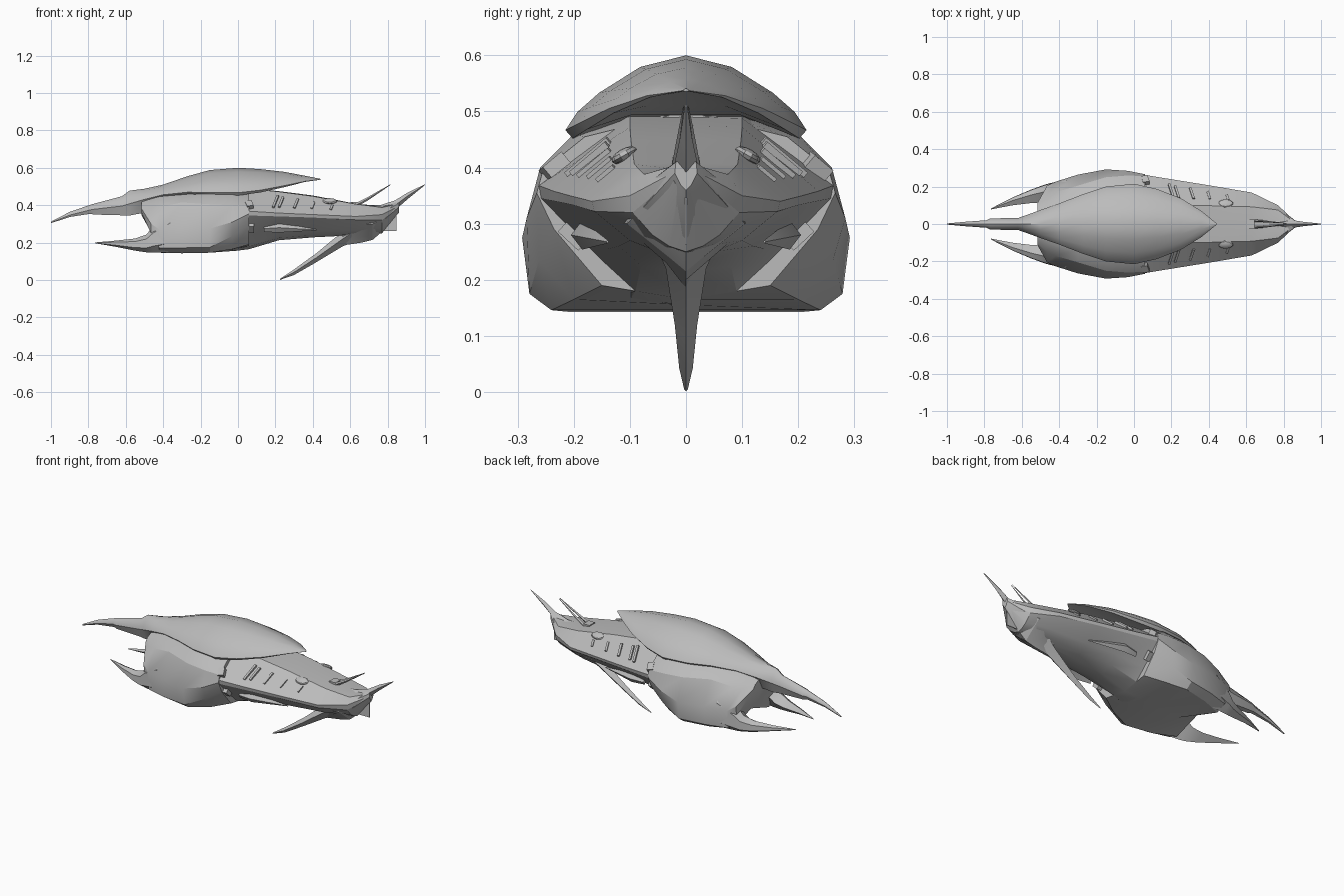
import bpy, bmesh, math
from mathutils import Matrix

hull_grey = bpy.data.materials.new("hull grey")
hull_grey.diffuse_color = (0.5, 0.5, 0.5, 1)


def finish(bm, name, angle=28):
    bmesh.ops.recalc_face_normals(bm, faces=bm.faces)
    me = bpy.data.meshes.new(name)
    bm.to_mesh(me)
    bm.free()
    me.materials.append(hull_grey)
    ob = bpy.data.objects.new(name, me)
    bpy.context.collection.objects.link(ob)
    bpy.ops.object.select_all(action='DESELECT')
    ob.select_set(True)
    bpy.context.view_layer.objects.active = ob
    bpy.ops.object.shade_smooth_by_angle(angle=math.radians(angle))
    return ob


def loft(name, rings, angle=28):
    """Skin closed rings of 3D points, capping both ends."""
    bm = bmesh.new()
    rows = [[bm.verts.new(p) for p in r] for r in rings]
    n = len(rows[0])
    for a, b in zip(rows, rows[1:]):
        for i in range(n):
            j = (i + 1) % n
            bm.faces.new((a[i], a[j], b[j], b[i]))
    bm.faces.new(rows[0])
    bm.faces.new(rows[-1][::-1])
    return finish(bm, name, angle)


def mirrored(x, half):
    """Full ring from a half section that starts and ends on the centre line."""
    return [(x, y, z) for y, z in half] + [(x, -y, z) for y, z in half[-2:0:-1]]


def spike(name, pts, angle=28):
    """Diamond-section horn through (x, y, z, half width, half height)."""
    loft(name, [[(x, y, z + h), (x, y + w, z), (x, y, z - h), (x, y - w, z)]
                for x, y, z, w, h in pts], angle)


def box(name, loc, size, tilt=0, lean=0):
    bm = bmesh.new()
    bmesh.ops.create_cube(bm, size=1)
    m = (Matrix.Translation(loc) @ Matrix.Rotation(tilt, 4, 'X')
         @ Matrix.Rotation(lean, 4, 'Z') @ Matrix.Diagonal((*size, 1)))
    bmesh.ops.transform(bm, matrix=m, verts=bm.verts)
    return finish(bm, name)


# Upper carapace with beak: x, half width, crest, rim, underside
shell = [(-1, .003, .312, .307, .304), (-.9, .012, .364, .345, .337),
         (-.79, .02, .402, .372, .354), (-.77, .03, .408, .375, .35),
         (-.62, .032, .448, .39, .346), (-.58, .046, .478, .40, .345),
         (-.5, .075, .488, .425, .36), (-.4, .11, .51, .45, .42),
         (-.27, .16, .555, .46, .45), (-.15, .2, .588, .455, .47),
         (0, .215, .6, .452, .49), (.12, .188, .593, .468, .495),
         (.25, .138, .578, .497, .51), (.36, .07, .557, .525, .53),
         (.44, .005, .541, .537, .536)]
rings = []
for x, w, zt, ze, zu in shell:
    h = zt - ze
    rings.append(mirrored(x, [(0, zt), (.38 * w, zt - .14 * h), (.72 * w, zt - .45 * h),
                              (.9 * w, zt - .68 * h), (w, ze + .1 * h), (.94 * w, ze),
                              (.5 * w, zu), (0, zu)]))
loft("carapace", rings, 32)

# Broad front hull under the carapace, its flank tapering up toward the rear
front = [(-.515, [(0, .43), (.05, .425), (.1, .40), (.115, .38), (.11, .36), (.06, .35), (0, .345)]),
         (-.465, [(0, .45), (.08, .435), (.15, .38), (.205, .3), (.2, .25), (.15, .255), (0, .26)]),
         (-.42, [(0, .47), (.1, .445), (.17, .39), (.226, .27), (.22, .17), (.16, .146), (0, .2)]),
         (-.3, [(0, .5), (.14, .455), (.205, .415), (.264, .28), (.255, .172), (.21, .143), (0, .143)]),
         (-.15, [(0, .52), (.185, .465), (.25, .405), (.292, .275), (.279, .175), (.24, .146), (0, .146)]),
         (-.03, [(0, .52), (.2, .46), (.26, .4), (.284, .31), (.262, .235), (.2, .165), (0, .155)]),
         (.06, [(0, .5), (.18, .455), (.255, .395), (.266, .355), (.235, .29), (.15, .19), (0, .165)])]
loft("front_hull", [mirrored(x, s) for x, s in front])

# Tapering rear hull with flat sloping flanks and a keel
rear = [(-.02, [(0, .495), (.1, .495), (.262, .375), (.26, .35), (.16, .22), (.1, .165), (0, .155)]),
        (.06, [(0, .49), (.1, .488), (.262, .368), (.258, .345), (.15, .235), (.09, .18), (0, .165)]),
        (.22, [(0, .475), (.1, .472), (.236, .358), (.232, .34), (.14, .255), (.08, .225), (0, .213)]),
        (.4, [(0, .452), (.098, .448), (.207, .35), (.203, .334), (.12, .26), (.06, .24), (0, .228)]),
        (.63, [(0, .408), (.092, .406), (.168, .34), (.163, .322), (.1, .27), (.05, .25), (0, .24)]),
        (.77, [(0, .395), (.075, .388), (.1, .35), (.095, .32), (.06, .28), (.03, .26), (0, .25)]),
        (.85, [(0, .41), (.015, .405), (.025, .39), (.024, .38), (.015, .365), (.01, .36), (0, .355)])]
loft("rear_hull", [mirrored(x, s) for x, s in rear], 20)

# Faceted tail block
tail = [(.56, [(0, .36), (.06, .35), (.08, .3), (.03, .24), (0, .185)]),
        (.66, [(0, .40), (.1, .37), (.115, .3), (.035, .23), (0, .2)]),
        (.72, [(0, .40), (.1, .365), (.105, .3), (.03, .24), (0, .215)]),
        (.79, [(0, .40), (.07, .37), (.075, .33), (.025, .29), (0, .275)]),
        (.86, [(0, .425), (.018, .41), (.02, .39), (.01, .37), (0, .36)])]
loft("tail_block", [mirrored(x, s) for x, s in tail], 20)

# Long lower tail spike and upper tail horn
spike("lower_tail_spike", [(.225, 0, .004, .003, .003), (.3, 0, .042, .012, .015),
                           (.42, 0, .12, .02, .024), (.56, 0, .22, .036, .04),
                           (.64, 0, .275, .06, .06)])
spike("upper_tail_horn", [(.76, 0, .36, .04, .04), (.84, 0, .4, .022, .026),
                          (.91, 0, .452, .011, .017), (1, 0, .51, .002, .002)])
# Thin stern plate
box("stern_plate", (.803, 0, .307), (.09, .004, .09))
# Antenna mount
box("antenna_base", (.625, 0, .408), (.04, .05, .02))

for side, s in (("left", 1), ("right", -1)):
    # Curved forward tines
    tine = [(-.765, .083, .078, .201, .197), (-.65, .142, .1, .211, .177),
            (-.55, .184, .112, .222, .157), (-.49, .206, .115, .243, .148),
            (-.455, .217, .115, .285, .146), (-.36, .238, .11, .36, .146)]
    loft(side + "_tine",
         [[(x, s * yo, zb + .25 * (zt - zb)), (x, s * (.97 * yo + .03 * yi), zb + .75 * (zt - zb)),
           (x, s * (.6 * yo + .4 * yi), zt),
           (x, s * yi, zb + .6 * (zt - zb)), (x, s * (.6 * yo + .4 * yi), zb)]
          for x, yo, yi, zt, zb in tine])
    # Swept antenna
    spike(side + "_antenna", [(.61, s * .02, .388, .008, .012), (.7, s * .014, .438, .005, .009),
                              (.815, s * .004, .51, .001, .002)])
    # Slats on the sloping flank
    for i, (x, l) in enumerate([(.2, .1), (.23, .085), (.31, .075), (.4, .055), (.5, .04)]):
        y, z = .174 - .11 * (x - .2), .417 - .10 * (x - .2)
        box(f"{side}_slat_{i + 1}", (x, s * y, z), (.012, l, .016), -s * .7, s * .25)
    # Joint fittings between front and rear hull
    box(side + "_upper_joint", (.06, s * .233, .4), (.035, .045, .03), -s * .7, .3)
    box(side + "_lower_joint", (.07, s * .2, .28), (.03, .05, .03), s * .75)
    # Belly fins and deck pods
    spike(side + "_belly_fin", [(.14, s * .18, .275, .012, .018), (.22, s * .185, .28, .02, .026),
                                (.42, s * .14, .268, .002, .003)])
    bm = bmesh.new()
    bmesh.ops.create_uvsphere(bm, u_segments=10, v_segments=6, radius=1)
    bmesh.ops.transform(bm, verts=bm.verts, matrix=Matrix.Translation((.49, s * .11, .422))
                        @ Matrix.Rotation(-s * .5, 4, 'X') @ Matrix.Diagonal((.04, .025, .012, 1)))
    finish(bm, side + "_deck_pod")
